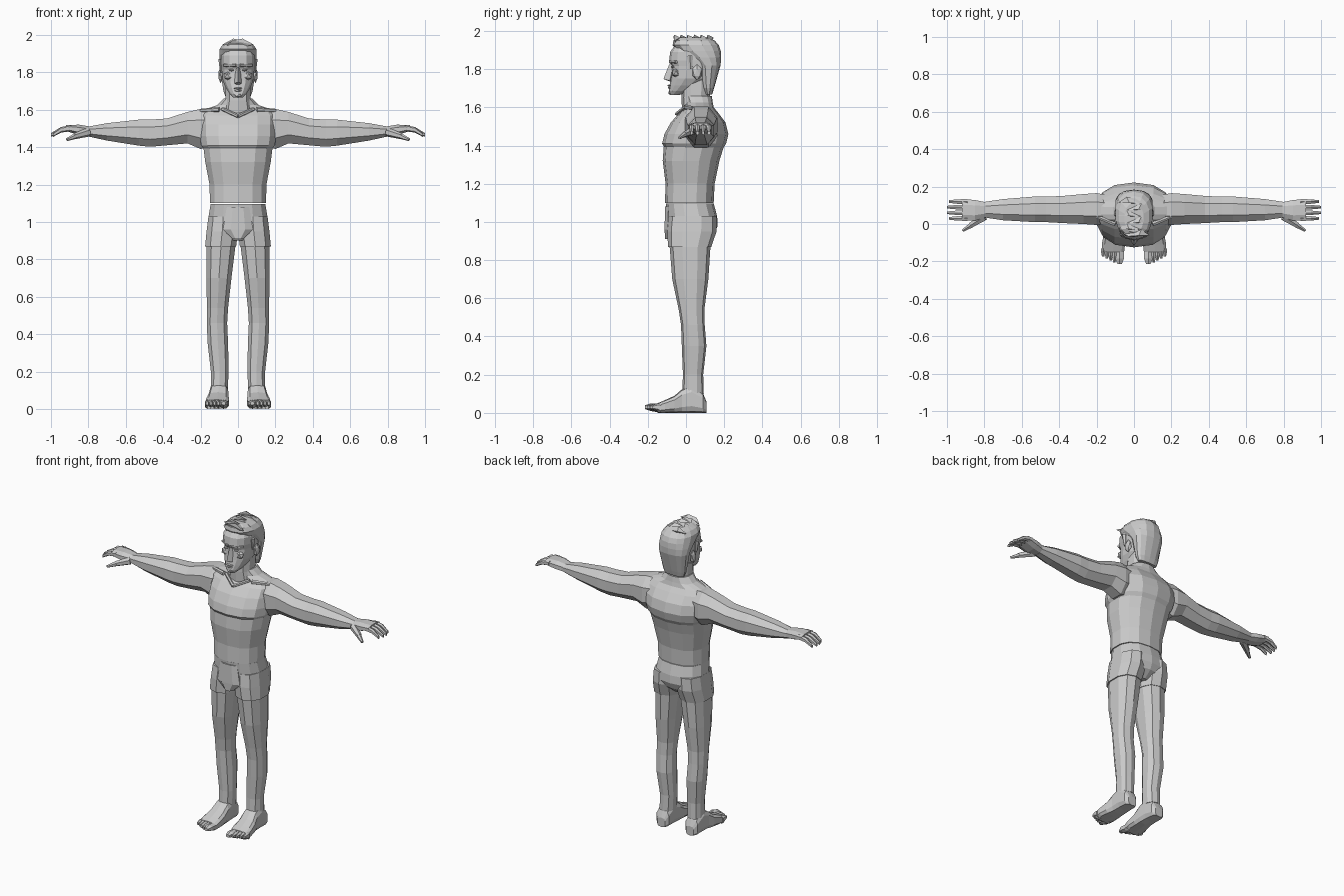
import bpy
import bmesh
import math
from mathutils import Vector

default_cube = bpy.data.objects.get("Cube")
if default_cube:
    bpy.data.objects.remove(default_cube, do_unlink=True)

GREY = (.6, .6, .6, 1)
plain_grey = bpy.data.materials.new("plain_grey")
plain_grey.use_nodes = True
plain_grey.diffuse_color = GREY
plain_grey.node_tree.nodes["Principled BSDF"].inputs["Base Color"].default_value = GREY


def finish(name, bm, paired):
    """Turn a bmesh into a grey object, copied to the other side if paired."""
    bmesh.ops.recalc_face_normals(bm, faces=bm.faces)
    mesh = bpy.data.meshes.new(name)
    bm.to_mesh(mesh)
    bm.free()
    mesh.materials.append(plain_grey)
    part = bpy.data.objects.new(name, mesh)
    bpy.context.collection.objects.link(part)
    if paired:
        part.modifiers.new("mirror", 'MIRROR').use_mirror_merge = False


def ring(at, first, second):
    """Cross-section: place on the axis and its span on the two other axes.
    A single number is a half width about the middle."""
    if not isinstance(first, tuple):
        first = (-first, first)
    return at, first, second


def outline(sides, power):
    """Rounded rectangle with unit half widths."""
    points = []
    for i in range(sides):
        angle = math.tau * (i + .5) / sides
        points.append([math.copysign(abs(v) ** (2 / power), v)
                       for v in (math.cos(angle), math.sin(angle))])
    reach = [max(column) for column in zip(*points)]
    return [(u / reach[0], v / reach[1]) for u, v in points]


def loft(name, axis, rings, sides=10, power=2.4, paired=False):
    """Skin a stack of rings along an axis and close both ends."""
    bm = bmesh.new()
    loops = []
    for at, (a_low, a_high), (b_low, b_high) in rings:
        loop = []
        for u, v in outline(sides, power):
            point = [(a_low + a_high + u * (a_high - a_low)) / 2,
                     (b_low + b_high + v * (b_high - b_low)) / 2]
            point.insert("xyz".index(axis), at)
            loop.append(bm.verts.new(point))
        loops.append(loop)
    for low, high in zip(loops, loops[1:]):
        for i in range(sides):
            bm.faces.new((low[i - 1], low[i], high[i], high[i - 1]))
    bm.faces.new(loops[0])
    bm.faces.new(loops[-1])
    finish(name, bm, paired)


def taper(name, start, end, thick, thin, sides=6, paired=False):
    """Tapered bar between two points."""
    start, end = Vector(start), Vector(end)
    along = end - start
    turn = along.to_track_quat('Z', 'Y')
    bm = bmesh.new()
    bmesh.ops.create_cone(bm, cap_ends=True, segments=sides, radius1=thick,
                          radius2=thin, depth=along.length)
    for v in bm.verts:
        v.co = turn @ v.co + (start + end) / 2
    finish(name, bm, paired)


def lump(name, centre, size, paired=False):
    """Faceted ellipsoid."""
    bm = bmesh.new()
    bmesh.ops.create_icosphere(bm, subdivisions=1, radius=1)
    for v in bm.verts:
        v.co = v.co * Vector(size) + Vector(centre)
    finish(name, bm, paired)


def hull(name, points):
    bm = bmesh.new()
    for point in points:
        bm.verts.new(point)
    bmesh.ops.convex_hull(bm, input=bm.verts[:])
    finish(name, bm, False)


# Torso with the chest overhanging the belly
loft("belly", 'z', [
    ring(1.1, first=.15, second=(-.11, .145)),
    ring(1.2, first=.152, second=(-.107, .15)),
    ring(1.32, first=.175, second=(-.122, .175)),
    ring(1.4, first=.185, second=(-.116, .2))], sides=14)
loft("chest", 'z', [
    ring(1.385, first=.18, second=(-.11, .195)),
    ring(1.41, first=.197, second=(-.125, .21)),
    ring(1.46, first=.205, second=(-.113, .222)),
    ring(1.52, first=.205, second=(-.08, .207)),
    ring(1.57, first=.205, second=(-.035, .17)),
    ring(1.6, first=.185, second=(0, .145)),
    ring(1.625, first=.11, second=(0, .14)),
    ring(1.66, first=.075, second=(-.01, .135))], sides=14)
taper("collar", (.085, 0, 1.605), (0, -.05, 1.565), .01, .01, paired=True)
taper("collarbone", (.1, 0, 1.6), (.2, .04, 1.595), .014, .01, paired=True)

# Shorts: hips, leg cuffs and the raised front
loft("shorts_hips", 'z', [
    ring(.9, first=.05, second=(-.07, .1)),
    ring(.94, first=.12, second=(-.1, .15)),
    ring(.98, first=.16, second=(-.1, .166)),
    ring(1.03, first=.157, second=(-.1, .163)),
    ring(1.097, first=.146, second=(-.105, .145))], sides=14)
loft("shorts_cuff", 'z', [
    ring(.868, first=(.01, .176), second=(-.094, .132)),
    ring(.95, first=(0, .168), second=(-.098, .16)),
    ring(1.03, first=(0, .158), second=(-.09, .16))], paired=True)
loft("shorts_front", 'z', [
    ring(.91, first=.03, second=(-.11, -.05)),
    ring(.96, first=.08, second=(-.112, -.05)),
    ring(1.08, first=.06, second=(-.11, -.05))], sides=8)

# Legs and feet
loft("leg", 'z', [
    ring(.1, first=(.055, .145), second=(-.02, .093)),
    ring(.2, first=(.05, .145), second=(-.016, .09)),
    ring(.35, first=(.053, .162), second=(-.022, .107)),
    ring(.46, first=(.058, .167), second=(-.026, .098)),
    ring(.54, first=(.053, .166), second=(-.038, .096)),
    ring(.7, first=(.035, .169), second=(-.072, .117)),
    ring(.9, first=(.01, .168), second=(-.088, .13))], paired=True)
loft("foot", 'y', [
    ring(.107, first=(.075, .13), second=(0, .06)),
    ring(.09, first=(.06, .147), second=(0, .1)),
    ring(.03, first=(.055, .15), second=(0, .145)),
    ring(-.02, first=(.052, .152), second=(0, .125)),
    ring(-.06, first=(.05, .163), second=(0, .09)),
    ring(-.11, first=(.048, .172), second=(0, .067)),
    ring(-.15, first=(.053, .172), second=(0, .05))], power=3.5, paired=True)
for i in range(5):
    middle = .077 + .02 * i + (.008 if i else 0)
    half = .012 if i else .023
    tip = -.215 + .01 * i
    loft(f"toe_{i}", 'y', [
        ring(-.13, first=(middle - half, middle + half), second=(0, .05)),
        ring(tip + .03, first=(middle - half, middle + half), second=(.01, .05)),
        ring(tip, first=(middle - half / 2, middle + half / 2), second=(.02, .04))],
        sides=6, paired=True)

# Arms, hands and fingers
loft("arm", 'x', [
    ring(.12, first=(0, .15), second=(1.41, 1.6)),
    ring(.2, first=(-.005, .165), second=(1.39, 1.604)),
    ring(.27, first=(0, .16), second=(1.42, 1.588)),
    ring(.38, first=(.005, .15), second=(1.41, 1.553)),
    ring(.47, first=(.01, .146), second=(1.402, 1.547)),
    ring(.53, first=(.01, .147), second=(1.408, 1.547)),
    ring(.7, first=(.02, .133), second=(1.435, 1.528)),
    ring(.8, first=(.035, .118), second=(1.457, 1.51))],
    sides=8, power=2.2, paired=True)
loft("hand", 'x', [
    ring(.79, first=(.036, .116), second=(1.457, 1.51)),
    ring(.85, first=(.018, .128), second=(1.465, 1.52)),
    ring(.92, first=(.017, .134), second=(1.486, 1.518))], sides=8, paired=True)
for i in range(4):
    middle = .03 + .03 * i
    reach = 1 if i in (1, 2) else .988

    def knuckle(x, half, low, high):
        return ring(x, first=(middle - half, middle + half), second=(low, high))

    loft(f"finger_{i}", 'x', [
        knuckle(.89, .013, 1.485, 1.517),
        knuckle(.945, .012, 1.478, 1.508),
        knuckle(reach, .007, 1.455, 1.475)], sides=6, paired=True)
taper("thumb_base", (.8, .04, 1.48), (.875, -.008, 1.458), .024, .016, paired=True)
taper("thumb_tip", (.868, -.005, 1.46), (.915, -.035, 1.44), .016, .008, paired=True)

# Neck and head
loft("neck", 'z', [
    ring(1.57, first=.085, second=(-.02, .14)),
    ring(1.65, first=.068, second=(-.024, .125)),
    ring(1.76, first=.066, second=(-.02, .13))])
loft("head", 'z', [
    ring(1.664, first=.025, second=(-.085, -.035)),
    ring(1.685, first=.045, second=(-.09, .02)),
    ring(1.715, first=.064, second=(-.086, .08)),
    ring(1.75, first=.08, second=(-.08, .13)),
    ring(1.815, first=.088, second=(-.074, .16)),
    ring(1.845, first=.09, second=(-.088, .168)),
    ring(1.89, first=.09, second=(-.083, .168)),
    ring(1.95, first=.06, second=(-.04, .12))], sides=14)

# Face
hull("nose", [(0, -.118, 1.748), (0, -.088, 1.825), (0, -.075, 1.732)]
     + [(side * x, y, z) for side in (-1, 1)
        for x, y, z in ((.02, -.085, 1.74), (.012, -.065, 1.825))])
taper("brow", (.01, -.082, 1.838), (.075, -.05, 1.838), .01, .008, paired=True)
lump("eye", (.036, -.068, 1.812), (.017, .013, .007), paired=True)
lump("cheekbone", (.05, -.052, 1.78), (.03, .024, .025), paired=True)
lump("upper_lip", (0, -.084, 1.714), (.026, .016, .006))
lump("lower_lip", (0, -.083, 1.702), (.022, .014, .006))
lump("chin", (0, -.075, 1.677), (.026, .02, .014))
lump("ear", (.093, .058, 1.783), (.014, .028, .042), paired=True)

# Hair: shell down to the nape, sideburns and locks swept across the crown
loft("hair", 'z', [
    ring(1.668, first=.066, second=(.1, .137)),
    ring(1.7, first=.078, second=(.085, .147)),
    ring(1.82, first=.096, second=(.055, .181)),
    ring(1.86, first=.1, second=(.01, .184)),
    ring(1.895, first=.1, second=(-.045, .182)),
    ring(1.925, first=.098, second=(-.07, .172)),
    ring(1.95, first=.08, second=(-.066, .15)),
    ring(1.966, first=.05, second=(-.045, .11))], sides=14)
taper("sideburn", (.085, .02, 1.87), (.088, .025, 1.8), .02, .008, paired=True)
for i in range(6):
    side = (-1) ** i
    y = -.05 + .035 * i
    hull(f"hair_lock_{i}", [
        (-side * .06, y, 1.945), (-side * .03, y - .016, 1.97),
        (side * .025, y - .012, 1.98), (side * .085, y - .012, 1.948),
        (side * .04, y + .02, 1.965), (0, y, 1.93)])
